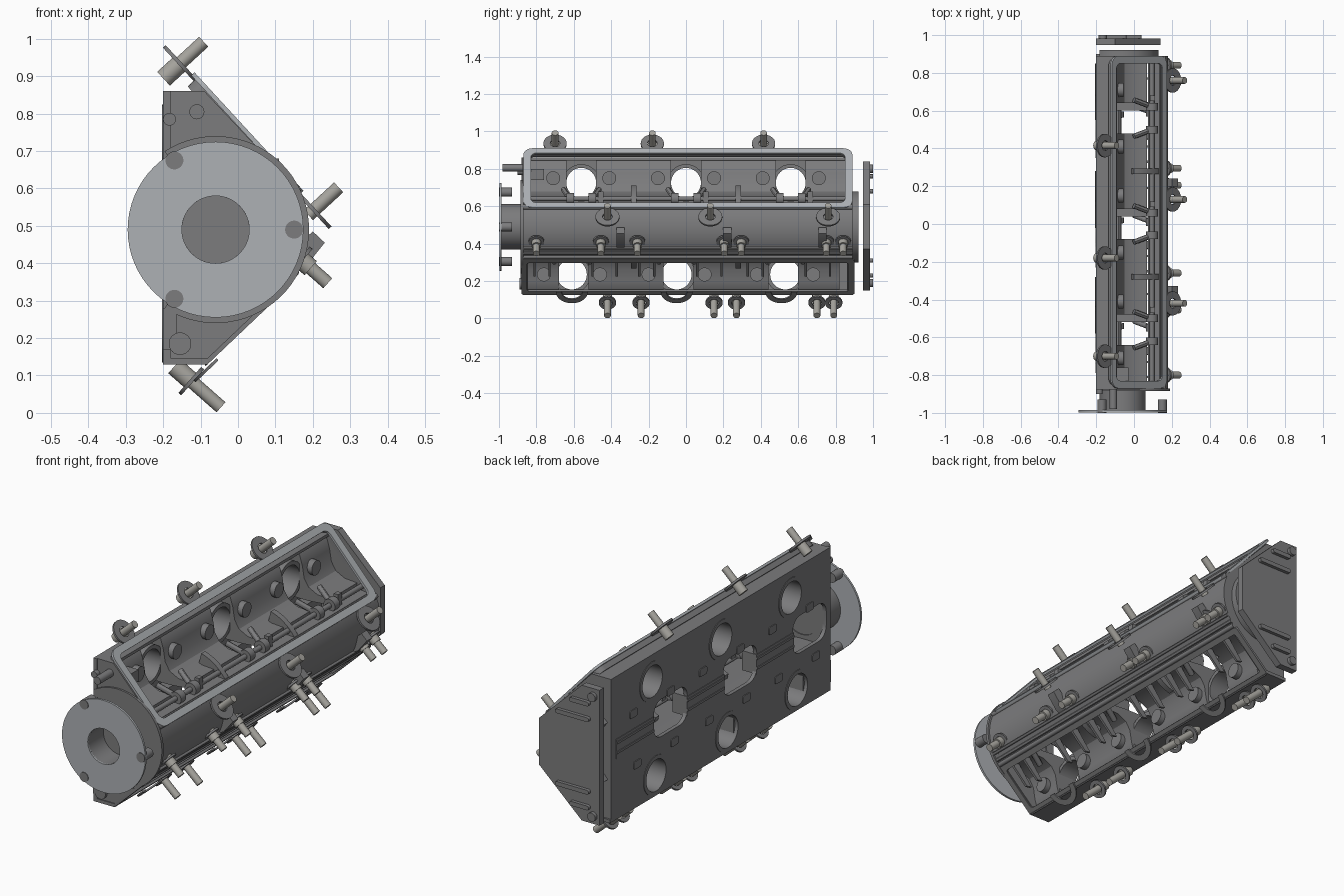
import bpy, bmesh
from math import sin, cos, pi, radians
from mathutils import Vector, Matrix

if "Cube" in bpy.data.objects:
    bpy.data.objects.remove(bpy.data.objects["Cube"])


# ---------- 2D outlines ----------
def circ(r, cx=0, cy=0, n=32):
    return [(cx + r * cos(2 * pi * i / n), cy + r * sin(2 * pi * i / n)) for i in range(n)]


def rrect(w, h, r=0, cx=0, cy=0, n=6):
    if r == 0:
        return [(cx + a * w / 2, cy + b * h / 2) for a, b in ((1, 1), (-1, 1), (-1, -1), (1, -1))]
    pts = []
    for k, (a, b) in enumerate(((1, 1), (-1, 1), (-1, -1), (1, -1))):
        for i in range(n + 1):
            t = pi / 2 * (k + i / n)
            pts.append((cx + a * (w / 2 - r) + r * cos(t), cy + b * (h / 2 - r) + r * sin(t)))
    return pts


def sector(r0, r1, a0, a1, cx=0, cy=0, n=24):
    t = [radians(a0 + (a1 - a0) * i / n) for i in range(n + 1)]
    return ([(cx + r1 * cos(a), cy + r1 * sin(a)) for a in t] +
            [(cx + r0 * cos(a), cy + r0 * sin(a)) for a in reversed(t)])


def flip(pts):
    return [(x, 0.98 - z) for x, z in pts]


# ---------- materials: dark casting, light covers, steel studs ----------
def mat(name, *c):
    m = bpy.data.materials.new(name)
    m.diffuse_color = (*c, 1)
    m.use_nodes = True
    m.node_tree.nodes["Principled BSDF"].inputs["Base Color"].default_value = m.diffuse_color
    return m


CAST = mat("dark_casting", 0.2, 0.2, 0.205)
LIGHT = mat("light_cover", 0.42, 0.44, 0.46)
STEEL = mat("steel", 0.38, 0.37, 0.34)
MATS = {"stud_rod": STEEL, "stud_head": STEEL, "upper_frame": LIGHT, "front_flange": LIGHT}


# ---------- solids ----------
def basis(o, u, v):
    u, v = Vector(u).normalized(), Vector(v).normalized()
    m = Matrix((u, v, u.cross(v))).transposed().to_4x4()
    m.translation = Vector(o)
    return m


def plate(name, loops, depth, M):
    """Extrude an outline (first loop) with holes (other loops), centred on M."""
    bm = bmesh.new()
    caps = []
    for z in (-depth / 2, depth / 2):
        rings, edges = [], []
        for lp in loops:
            vs = [bm.verts.new((x, y, z)) for x, y in lp]
            edges += [bm.edges.new((vs[i - 1], vs[i])) for i in range(len(vs))]
            rings.append(vs)
        bmesh.ops.triangle_fill(bm, edges=edges, use_beauty=True, normal=(0, 0, 1))
        caps.append(rings)
    for a, b in zip(*caps):
        for i in range(len(a)):
            bm.faces.new((a[i - 1], a[i], b[i], b[i - 1]))
    bmesh.ops.recalc_face_normals(bm, faces=bm.faces[:])
    me = bpy.data.meshes.new(name)
    bm.to_mesh(me)
    bm.free()
    me.polygons.foreach_set("use_smooth", [True] * len(me.polygons))
    me.set_sharp_from_angle(angle=radians(30))
    me.materials.append(MATS.get(name, CAST))
    ob = bpy.data.objects.new(name, me)
    ob.matrix_world = M
    bpy.context.scene.collection.objects.link(ob)
    return ob


def cyl(name, p, q, r, inner=0, n=32):
    p, q = Vector(p), Vector(q)
    M = (q - p).to_track_quat('Z', 'Y').to_matrix().to_4x4()
    M.translation = (p + q) / 2
    return plate(name, [circ(r, n=n)] + ([circ(inner, n=n)] if inner else []), (q - p).length, M)


def along_y(name, loops, y0, y1):
    return plate(name, loops, y1 - y0, basis((0, (y0 + y1) / 2, 0), (1, 0, 0), (0, 0, 1)))


def along_x(name, loops, x0, x1):
    return plate(name, loops, x1 - x0, basis(((x0 + x1) / 2, 0, 0), (0, 1, 0), (0, 0, 1)))


def box(name, x0, x1, y0, y1, z0, z1):
    return along_y(name, [rrect(x1 - x0, z1 - z0, 0, (x0 + x1) / 2, (z0 + z1) / 2)], y0, y1)


UP_V, LOW_V = (-0.29, 0, 0.315), (0.2, 0, 0.19)
UP_N, LOW_N = Vector((0.735, 0, 0.678)), Vector((0.75, 0, -0.66))
UPPER, LOWER = (-0.56, 0, 0.56), (-0.61, -0.05, 0.53)
AX, AZ = -0.06, 0.49

# ---------- flat base plate with ports and central openings ----------
ports = [circ(0.08, y, 0.725) for y in UPPER] + [circ(0.08, y, 0.235) for y in LOWER]
gaps = [rrect(0.27, 0.19, 0.06, y, 0.51) for y in (-0.71, -0.15, 0.41)]
along_x("base_plate", [rrect(1.77, 0.73, 0, 0.005, 0.495)] + ports + gaps, -0.2, -0.18)
for ys, z in ((UPPER, 0.725), (LOWER, 0.235)):
    for y in ys:
        along_x("port_sleeve", [circ(0.1, y, z), circ(0.08, y, z)], -0.203, -0.1)
        for s in (-1, 1):
            along_x("base_pad", [rrect(0.06, 0.04, 0.01, y + s * 0.15, 0.49 + (z - 0.49) * 0.55)], -0.204, -0.18)
for y in (-0.43, 0.13, 0.7):
    box("bearing_cap", -0.203, -0.12, y - 0.15, y + 0.15, 0.44, 0.54)
    for z in (0.465, 0.515):
        box("bearing_cap_ridge", -0.207, -0.2, y - 0.15, y + 0.15, z, z + 0.012)

# ---------- end walls, top and bottom walls ----------
wall = [(-0.2, 0.13), (-0.09, 0.13), (0.1, 0.31), (0.15, 0.37), (0.18, 0.49),
        (0.155, 0.6), (-0.09, 0.86), (-0.2, 0.86)]
along_y("front_wall", [wall, circ(0.1, AX, AZ)], -0.875, -0.845)
along_y("rear_wall", [wall, circ(0.1, AX, AZ)], 0.86, 0.89)
box("top_wall", -0.2, -0.09, -0.87, 0.89, 0.845, 0.86)
box("bottom_wall", -0.2, -0.08, -0.88, 0.9, 0.13, 0.147)

# ---------- inner blocks between the ports ----------
prof = [(-0.185, 0.85), (-0.12, 0.85), (-0.1, 0.83), (-0.085, 0.78), (-0.075, 0.72), (-0.05, 0.68),
        (0.0, 0.655), (0.07, 0.65), (0.07, 0.62), (-0.05, 0.61), (-0.185, 0.61)]
for a, b in ((-0.85, -0.64), (-0.48, -0.08), (0.08, 0.48), (0.64, 0.86)):
    along_y("upper_block", [prof], a, b)
    along_y("lower_block", [flip(prof)], max(a - 0.04, -0.85), min(b - 0.04, 0.86))
for ys, z in ((UPPER, 0.75), (LOWER, 0.235)):
    for y in ys:
        for s in (-0.15, 0.15):
            cyl("spring_boss", (-0.12, y + s, z), (-0.055, y + s, z), 0.037)
for y in (-0.28, 0.28):
    along_y("bulkhead", [sector(0.1, 0.23, -75, 75, AX, AZ)], y - 0.015, y + 0.015)

# ---------- central shell and rails ----------
along_y("centre_shell", [sector(0.215, 0.24, -50, 33, AX, AZ)], -0.87, 0.89)
along_y("shell_ledge", [[(0.075, 0.605), (0.14, 0.6), (0.15, 0.615), (0.075, 0.62)]], -0.86, 0.88)
along_y("front_collar", [sector(0.1, 0.25, -123, 123, AX, AZ, 48)], -0.885, -0.87)
along_y("rear_drum", [sector(0.12, 0.19, -130, 130, AX, AZ, 48)], 0.88, 0.922)
for x, z, r in ((0.115, 0.33, 0.012), (0.13, 0.35, 0.01), (0.155, 0.375, 0.008), (0.155, 0.595, 0.014)):
    cyl("side_rail", (x, -0.87, z), (x, 0.89, z), r, n=12)

# ---------- shafts with rollers inside each bay ----------
for z, ys, sgn in ((0.64, UPPER, 1), (0.35, LOWER, -1)):
    cyl("rocker_shaft", (0.095, -0.85, z), (0.095, 0.87, z), 0.013, n=16)
    for y in ys:
        for s in (-0.06, 0.06):
            cyl("rocker_roller", (0.095, y + s - 0.02, z), (0.095, y + s + 0.02, z), 0.032, 0.013)
            cyl("rocker_arm", (0.095, y + s, z), (0.0, y + s * 1.6, z + sgn * 0.05), 0.014, n=12)
        box("rocker_stop", 0.085, 0.11, y + 0.09, y + 0.12, z - 0.02, z + 0.04)
for y in LOWER:
    for s in (-0.2, -0.12, 0.11, 0.24):
        if y + s > -0.85:
            along_y("lower_rib", [[(0.09, 0.315), (0.0, 0.225), (-0.03, 0.23), (0.05, 0.33)]],
                    y + s - 0.006, y + s + 0.006)

# ---------- slanted cover frames ----------
up_c = Vector((0.025, 0.01, 0.748))
plate("upper_frame", [rrect(1.76, 0.43, 0.05), rrect(1.68, 0.36, 0.03)], 0.012, basis(up_c, (0, 1, 0), UP_V))
plate("upper_frame_skirt", [rrect(1.73, 0.4, 0.04), rrect(1.7, 0.375, 0.03)], 0.03,
      basis(up_c - UP_N * 0.018, (0, 1, 0), UP_V))
plate("lower_frame", [rrect(1.78, 0.276, 0.015), rrect(1.72, 0.22, 0.015)], 0.012,
      basis((0.01, 0.01, 0.225), (0, 1, 0), LOW_V))

# ---------- half-ring exhaust gaskets ----------
for y in (-0.61, -0.05, 0.51):
    plate("port_half_ring", [sector(0.055, 0.085, 180, 360)], 0.008, basis((-0.055, y, 0.143), (0, 1, 0), LOW_V))


# ---------- studs with washers ----------
def stud(y, x, z, d, back, tip, wr, head=True):
    c = Vector((x, y, z))
    cyl("stud_washer", c - d * 0.005, c + d * 0.005, wr, 0.026)
    cyl("stud_rod", c - d * back, c + d * tip, 0.018, n=20)
    if head:
        cyl("stud_head", c - d * back, c - d * (back - 0.055), 0.025, n=20)


for y in (-0.7, -0.18, 0.415):
    stud(y, -0.155, 0.934, UP_N, 0.06, 0.086, 0.062)
for y in (-0.42, 0.13, 0.76):
    stud(y, 0.203, 0.542, UP_N, 0.02, 0.09, 0.064, False)
for y in (-0.8, -0.455, -0.26, 0.205, 0.295, 0.75, 0.84):
    stud(y, 0.168, 0.41, LOW_N, 0.02, 0.096, 0.042)
for y in (-0.42, -0.24, 0.15, 0.27, 0.7, 0.79):
    stud(y, -0.125, 0.085, LOW_N, 0.06, 0.106, 0.046)
for y in (-0.35, 0.22, 0.73):
    along_y("side_bracket", [[(0.15, 0.44), (0.2, 0.485), (0.232, 0.455), (0.18, 0.39), (0.14, 0.37)]],
            y - 0.022, y + 0.022)

# ---------- front flange, neck and fittings ----------
along_y("front_flange", [circ(0.235, AX, AZ, 64), circ(0.09, AX, AZ, 64)], -0.997, -0.986)
along_y("front_neck", [circ(0.122, AX, AZ, 48), circ(0.09, AX, AZ, 48)], -0.99, -0.86)
along_y("neck_back", [circ(0.1, AX, AZ)], -0.87, -0.85)
for x, z in ((-0.17, 0.675), (-0.17, 0.305), (0.15, 0.49)):
    cyl("flange_bolt", (x, -1.0, z), (x, -0.93, z), 0.024)
cyl("front_stub", (-0.11, -0.98, 0.805), (-0.11, -0.85, 0.805), 0.02)
cyl("front_plug", (-0.183, -0.9, 0.785), (-0.183, -0.86, 0.785), 0.017)
cyl("front_lower_plug", (-0.155, -0.89, 0.185), (-0.155, -0.86, 0.185), 0.03)
box("front_lower_block", -0.2, -0.165, -0.885, -0.86, 0.17, 0.28)
box("front_top_lug", -0.1, -0.03, -0.85, -0.76, 0.74, 0.8)

# ---------- rear cover plate ----------
cover = [(-0.2, 0.15), (-0.1, 0.15), (0.14, 0.37), (0.14, 0.61), (-0.1, 0.84), (-0.2, 0.84)]
along_y("rear_cover", [cover], 0.947, 0.983)
for z, x1 in ((0.76, -0.04), (0.68, 0.04), (0.31, 0.04), (0.23, -0.04)):
    along_y("cover_rib", [rrect(x1 + 0.15, 0.022, 0.0105, (x1 - 0.15) / 2, z)], 0.98, 1.0)
for z in (0.8, 0.19):
    cyl("cover_bolt", (-0.165, 0.98, z), (-0.165, 1.0, z), 0.022)
